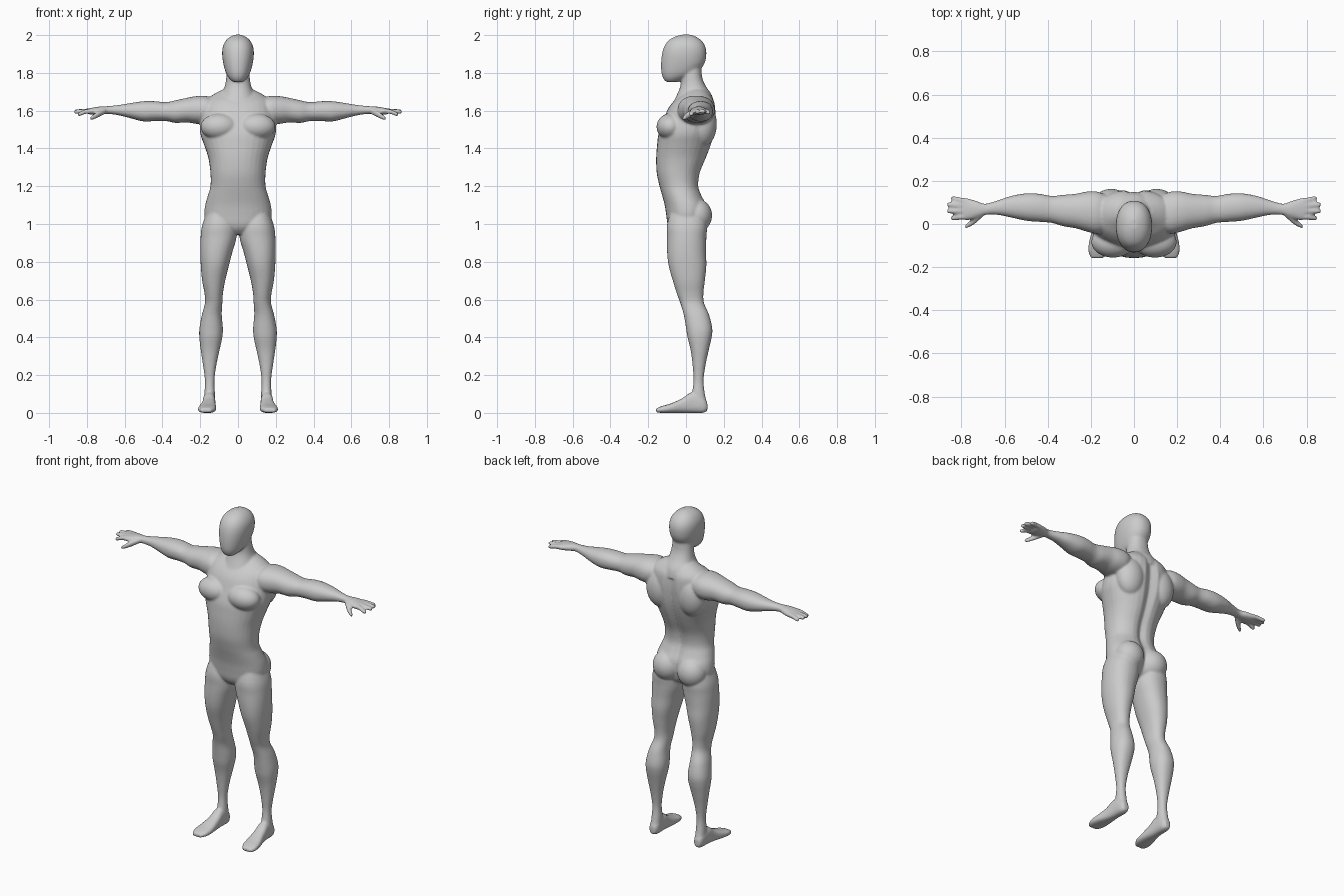
import bpy, bmesh, math
from mathutils import Vector, Matrix

skin = bpy.data.materials.new("light_grey")
skin.diffuse_color = (0.6, 0.6, 0.6, 1)
bm = bmesh.new()


def spline(secs, n=4):
    """Smooth a list of cross-sections with a Catmull-Rom curve."""
    out = []
    for i in range(len(secs) - 1):
        p0, p1 = secs[max(i - 1, 0)], secs[i]
        p2, p3 = secs[i + 1], secs[min(i + 2, len(secs) - 1)]
        for k in range(n):
            t = k / n
            out.append([0.5 * (2 * b + (c - a) * t + (2 * a - 5 * b + 4 * c - d) * t * t
                               + (3 * b - a - 3 * c + d) * t ** 3)
                        for a, b, c, d in zip(p0, p1, p2, p3)])
    return out + [list(secs[-1])]


def loft(secs, axis, side=1, power=2.2, groove=0.0, n=32):
    """Skin oval sections (t, a0, a1, b0, b1) placed along an axis."""
    rings = []
    for t, a0, a1, b0, b1 in spline(secs):
        ring = []
        for k in range(n):
            u = 2 * math.pi * k / n
            c, s = math.cos(u), math.sin(u)
            a = (a0 + a1) / 2 + (a1 - a0) / 2 * math.copysign(abs(c) ** (2 / power), c)
            b = (b0 + b1) / 2 + (b1 - b0) / 2 * math.copysign(abs(s) ** (2 / power), s)
            if groove and s > 0:      # spine furrow
                b -= groove * math.exp(-(a / 0.028) ** 2)
            co = {'x': (t, a, b), 'y': (a, t, b), 'z': (a, b, t)}[axis]
            ring.append(bm.verts.new((side * co[0], co[1], co[2])))
        rings.append(ring)
    for r, q in zip(rings, rings[1:]):
        for k in range(n):
            bm.faces.new((r[k], r[(k + 1) % n], q[(k + 1) % n], q[k]))
    bm.faces.new(rings[0])
    bm.faces.new(rings[-1])


def muscle(center, radii, side):
    """Ellipsoid muscle mass."""
    m = Matrix.Translation((side * center[0], center[1], center[2])) @ Matrix.Diagonal((*radii, 1))
    bmesh.ops.create_uvsphere(bm, u_segments=32, v_segments=20, radius=1, matrix=m)


def centred(rows):
    """Turn (z, half width, front, back) rows into symmetric sections."""
    return [(z, -w, w, f, b) for z, w, f, b in rows]


# Torso
loft(centred([
    (0.945, .05, -.06, .06), (0.97, .11, -.085, .09), (1.0, .165, -.098, .105),
    (1.05, .178, -.105, .115), (1.1, .174, -.113, .112), (1.15, .16, -.126, .088),
    (1.2, .146, -.14, .072), (1.27, .146, -.155, .08), (1.35, .157, -.158, .112),
    (1.42, .18, -.153, .137), (1.48, .2, -.145, .152), (1.55, .2, -.12, .16),
    (1.61, .188, -.095, .16), (1.65, .175, -.065, .153), (1.68, .14, -.03, .135),
    (1.71, .085, 0, .11)]), 'z', groove=0.022)

# Neck
loft(centred([(1.86, .055, -.03, .08), (1.78, .062, -.025, .085), (1.73, .07, -.03, .105),
              (1.68, .09, -.05, .138), (1.63, .11, -.075, .15)]), 'z')

# Head
loft(centred([
    (1.752, .026, -.105, -.04), (1.77, .046, -.12, .0), (1.80, .064, -.13, .06),
    (1.85, .078, -.132, .098), (1.90, .084, -.127, .108), (1.94, .08, -.115, .102),
    (1.97, .065, -.094, .083), (1.99, .043, -.062, .056), (2.002, .015, -.025, .025)]), 'z')

for s in (1, -1):
    # Leg
    loft([(1.1, .05, .15, -.07, .08), (1.0, .012, .188, -.1, .11), (.93, .008, .198, -.101, .108),
          (.85, .03, .2, -.1, .106), (.78, .048, .197, -.092, .108), (.7, .068, .19, -.07, .1),
          (.63, .08, .177, -.048, .092), (.58, .083, .175, -.03, .096), (.52, .086, .191, -.012, .122),
          (.45, .08, .204, .0, .139), (.4, .083, .205, .008, .136), (.33, .098, .197, .025, .12),
          (.25, .115, .185, .035, .103), (.17, .125, .175, .04, .093), (.1, .122, .178, .03, .1),
          (.05, .122, .18, .02, .11), (.01, .13, .175, .03, .1)], 'z', s)
    # Foot
    loft([(.113, .135, .168, .012, .055), (.09, .122, .18, .0, .085), (.03, .12, .185, .0, .108),
          (-.02, .118, .192, .0, .077), (-.08, .115, .208, .0, .05), (-.125, .12, .212, .0, .037),
          (-.158, .14, .2, .002, .024)], 'y', s, power=2.6)
    # Arm and palm
    loft([(.12, -.03, .13, 1.56, 1.66), (.17, -.045, .15, 1.53, 1.678), (.22, -.035, .15, 1.53, 1.677),
          (.27, -.02, .14, 1.538, 1.668), (.33, -.01, .135, 1.535, 1.655), (.38, .005, .13, 1.545, 1.645),
          (.44, .01, .14, 1.545, 1.65), (.5, .015, .142, 1.543, 1.65), (.57, .03, .13, 1.56, 1.64),
          (.63, .042, .11, 1.575, 1.63), (.69, .042, .094, 1.583, 1.624), (.73, .028, .107, 1.58, 1.622),
          (.77, .018, .118, 1.578, 1.616), (.795, .022, .118, 1.583, 1.611)], 'x', s)
    # Fingers, index to little
    for y0, y1, tip, drop in ((.035, .028, .85, .018), (.06, .06, .867, .006),
                              (.083, .09, .867, .004), (.105, .119, .85, .01)):
        loft([(x, y - r, y + r, z - r, z + r) for x, y, z, r in (
            (.77, y0, 1.598, .014), (.81, (y0 + y1) / 2, 1.6 - drop / 3, .0125),
            (tip - .012, y1, 1.6 - drop, .0115), (tip, y1, 1.6 - drop, .007))], 'x', s, n=12)
    # Thumb
    loft([(x, y - r, y + r, z - r, z + r) for x, y, z, r in (
        (.7, .05, 1.6, .016), (.735, .02, 1.583, .017), (.765, -.002, 1.567, .014),
        (.782, -.012, 1.56, .008))], 'x', s, n=12)
    # Chest, shoulder blade and buttock masses
    muscle((.098, -.083, 1.515), (.1, .073, .07), s)
    muscle((.105, .09, 1.53), (.088, .073, .12), s)
    muscle((.083, .058, 1.045), (.086, .08, .088), s)

bmesh.ops.recalc_face_normals(bm, faces=bm.faces[:])
mesh = bpy.data.meshes.new("body")
bm.to_mesh(mesh)
bm.free()
mesh.materials.append(skin)
body = bpy.data.objects.new("body", mesh)
bpy.context.collection.objects.link(body)

# Fuse all masses into one smooth skin
fuse = body.modifiers.new("fuse", 'REMESH')
fuse.mode = 'VOXEL'
fuse.voxel_size = 0.0065
fuse.use_smooth_shade = True
relax = body.modifiers.new("relax", 'SMOOTH')
relax.factor = 0.5
relax.iterations = 5
